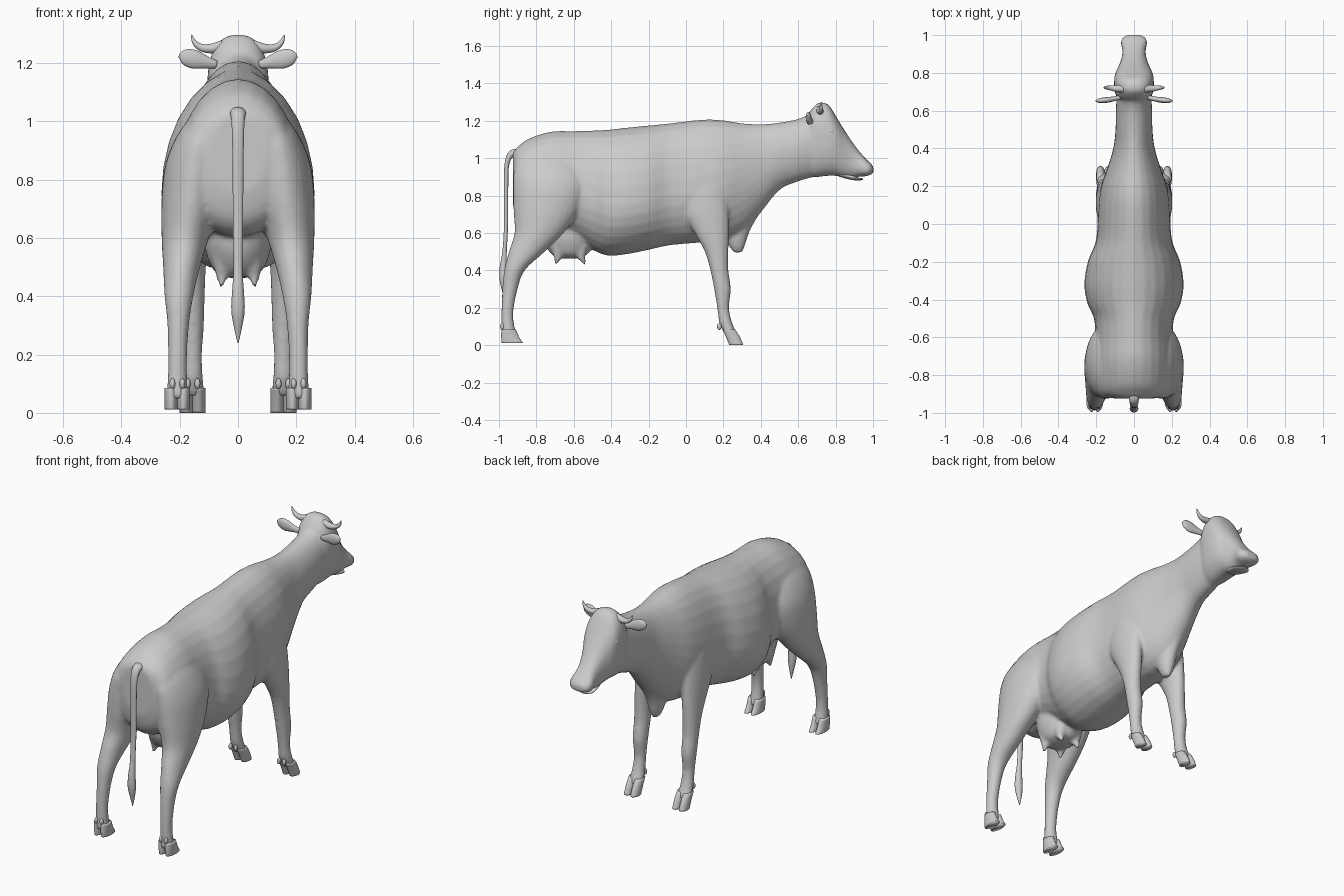
import bpy, bmesh, math
from mathutils import Vector

N = 28


def smooth_keys(keys, steps=4):
    """Catmull-Rom interpolation between the key sections."""
    out = []
    for i in range(len(keys) - 1):
        p = [keys[max(i - 1, 0)], keys[i], keys[i + 1], keys[min(i + 2, len(keys) - 1)]]
        for s in range(steps):
            t = s / steps
            out.append([0.5 * (2 * b + (c - a) * t + (2 * a - 5 * b + 4 * c - d) * t * t
                               + (3 * b - a - 3 * c + d) * t ** 3) for a, b, c, d in zip(*p)])
    out.append(list(keys[-1]))
    return out


def loft(name, rings):
    bm = bmesh.new()
    vs = [[bm.verts.new(p) for p in r] for r in rings]
    n = len(vs[0])
    for a, b in zip(vs, vs[1:]):
        for i in range(n):
            bm.faces.new((a[i], a[(i + 1) % n], b[(i + 1) % n], b[i]))
    bm.faces.new(vs[0])
    bm.faces.new(vs[-1])
    bmesh.ops.recalc_face_normals(bm, faces=bm.faces)
    for f in bm.faces:
        f.smooth = True
    me = bpy.data.meshes.new(name)
    bm.to_mesh(me)
    bm.free()
    ob = bpy.data.objects.new(name, me)
    bpy.context.collection.objects.link(ob)
    return ob


def power(v, e):
    return math.copysign(abs(v) ** (2 / e), v)


ANG = [2 * math.pi * i / N for i in range(N)]


def torso(name, keys, e=2.0):
    """Upright sections along y: y, top, bottom, widest height, half width."""
    rings = []
    for y, zt, zb, zw, w in smooth_keys(keys):
        rings.append([(w * power(math.cos(a), e), y,
                       zw + (zt - zw if math.sin(a) > 0 else zw - zb) * power(math.sin(a), e))
                      for a in ANG])
    return loft(name, rings)


def column(name, keys, s=1):
    """Level sections along z: z, y range, x range."""
    return loft(name, [[(s * ((x0 + x1) / 2 + (x1 - x0) / 2 * math.cos(a)),
                         (y0 + y1) / 2 + (y1 - y0) / 2 * math.sin(a), z) for a in ANG]
                       for z, y0, y1, x0, x1 in smooth_keys(keys)])


def tube(name, keys, ref, s=1):
    """Sections along a path: x, y, z, radius along ref, other radius."""
    k = smooth_keys(keys)
    rings = []
    for i, (x, y, z, r1, r2) in enumerate(k):
        t = (Vector(k[min(i + 1, len(k) - 1)][:3]) - Vector(k[max(i - 1, 0)][:3])).normalized()
        u = Vector(ref)
        u = (u - t * u.dot(t)).normalized()
        v = t.cross(u)
        pts = [Vector((x, y, z)) + u * r1 * math.cos(a) + v * r2 * math.sin(a) for a in ANG[::2]]
        rings.append([(s * p.x, p.y, p.z) for p in pts])
    return loft(name, rings)


def ball(name, loc, scale):
    bpy.ops.mesh.primitive_uv_sphere_add(segments=16, ring_count=10, radius=1, location=loc)
    ob = bpy.context.object
    ob.name = name
    ob.scale = scale
    bpy.ops.object.shade_smooth()
    return ob


# trunk and neck
parts = [torso("trunk", [
    (-.925, 1.03, .75, .9, .10), (-.9, 1.06, .66, .88, .17), (-.84, 1.105, .61, .85, .2),
    (-.72, 1.142, .6, .82, .212), (-.6, 1.145, .57, .8, .205), (-.5, 1.148, .51, .78, .212),
    (-.42, 1.152, .48, .75, .247), (-.32, 1.163, .486, .75, .263), (-.2, 1.175, .51, .77, .245),
    (-.08, 1.187, .535, .8, .2), (.1, 1.207, .55, .82, .19), (.2, 1.202, .56, .85, .175),
    (.3, 1.187, .6, .9, .14), (.4, 1.182, .71, .95, .11), (.5, 1.19, .83, 1.02, .098),
    (.6, 1.21, .875, 1.05, .096), (.68, 1.24, .9, 1.08, .09), (.74, 1.22, .93, 1.08, .07)])]

# head
parts.append(torso("head", [
    (.645, 1.22, .93, 1.1, .06), (.67, 1.26, .9, 1.12, .09), (.71, 1.297, .9, 1.13, .103),
    (.76, 1.287, .905, 1.12, .105), (.8, 1.228, .905, 1.1, .098), (.84, 1.162, .897, 1.04, .08),
    (.88, 1.1, .893, 1.0, .066), (.92, 1.045, .9, .96, .062), (.96, .998, .903, .945, .07),
    (.985, .975, .91, .94, .062), (1.002, .955, .92, .937, .035)], 2.4))

# dewlap and udder
parts.append(column("dewlap", [
    (.86, .3, .5, -.05, .05), (.72, .2, .405, -.055, .055), (.62, .2, .345, -.05, .05),
    (.54, .225, .318, -.036, .036), (.495, .255, .3, -.015, .015)]))
parts.append(column("udder", [
    (.68, -.78, -.46, -.12, .12), (.58, -.77, -.48, -.115, .115), (.52, -.745, -.505, -.1, .1),
    (.48, -.71, -.535, -.075, .075), (.463, -.66, -.59, -.03, .03)]))

HIND = [(1.02, -.85, -.64, .06, .16), (.95, -.915, -.56, .04, .21), (.85, -.925, -.53, .04, .25),
        (.72, -.922, -.57, .06, .263), (.6, -.917, -.655, .1, .262), (.5, -.947, -.755, .13, .257),
        (.4, -.972, -.862, .153, .252), (.3, -.982, -.9, .168, .242), (.18, -.987, -.923, .175, .24),
        (.1, -.987, -.917, .173, .242), (.05, -.99, -.9, .17, .246)]
FRONT = [(.95, .02, .2, .05, .16), (.85, -.03, .22, .06, .19), (.72, -.02, .227, .09, .202),
         (.6, .045, .23, .1, .202), (.5, .1, .227, .11, .2), (.4, .13, .227, .114, .198),
         (.3, .15, .24, .117, .196), (.2, .167, .23, .123, .19), (.12, .178, .247, .12, .192),
         (.06, .205, .272, .115, .197)]

for s, side in ((1, "right"), (-1, "left")):
    # legs and teats that melt into the skin
    parts.append(column("hind_leg_" + side, HIND, s))
    parts.append(column("front_leg_" + side, FRONT, s))
    for y, end in ((-.685, -.692), (-.56, -.547)):
        parts.append(tube("teat", [(.05, y, .53, .04, .04), (.054, y, .475, .024, .024),
                                   (.057, end, .45, .013, .013), (.057, end, .43, .008, .008)],
                          (1, 0, 0), s))
    # cloven hooves and dewclaws
    for label, xc, z0, ys in (("front", .156, 0, ((.195, .262), (.213, .288), (.232, .307))),
                              ("hind", .208, .012, ((-.987, -.91), (-.988, -.893), (-.985, -.872)))):
        for d in (-.021, .021):
            column(label + "_hoof_" + side,
                   [(z, a, b, xc + d - .023, xc + d + .023)
                    for z, (a, b) in zip((.085, .045, z0), ys)], s)
            back = .178 if label == "front" else -.983
            ball(label + "_dewclaw_" + side, (s * (xc + d * .8), back, .1), (.01, .012, .018))
    # ears, horns, eyes, nostrils
    tube("ear_" + side, [(.075, .67, 1.195, .012, .014), (.11, .662, 1.203, .013, .022),
                         (.15, .656, 1.213, .015, .033), (.185, .653, 1.222, .012, .026),
                         (.203, .652, 1.225, .003, .006)], (0, 1, 0), s)
    tube("horn_" + side, [(.05, .715, 1.26, .02, .02), (.09, .717, 1.25, .018, .017),
                          (.125, .72, 1.253, .013, .013), (.148, .722, 1.27, .009, .009),
                          (.16, .722, 1.297, .002, .002)], (0, 1, 0), s)
    ball("eye_" + side, (s * .091, .775, 1.145), (.013, .018, .014))
    bpy.ops.mesh.primitive_torus_add(location=(s * .036, .986, .955), major_radius=.013,
                                     minor_radius=.005, major_segments=16, minor_segments=8,
                                     rotation=(-1.1, s * .5, 0))
    bpy.context.object.name = "nostril_" + side
    bpy.ops.object.shade_smooth()

# lower lip
torso("lower_lip", [(.82, .93, .9, .915, .035), (.88, .915, .885, .9, .045),
                    (.92, .897, .88, .89, .042), (.945, .892, .884, .888, .02)])

# tail with tuft
tube("tail", [(0, -.88, 1.02, .035, .025), (0, -.93, 1.025, .026, .02), (0, -.957, .97, .021, .013),
              (0, -.962, .85, .019, .012), (0, -.962, .65, .017, .011), (0, -.97, .5, .015, .012),
              (0, -.977, .42, .02, .019), (0, -.977, .35, .023, .02), (0, -.972, .29, .013, .012),
              (0, -.97, .24, .002, .002)], (1, 0, 0))

# fuse the soft parts into one skin
bpy.ops.object.select_all(action='DESELECT')
for p in parts:
    p.select_set(True)
bpy.context.view_layer.objects.active = parts[0]
bpy.ops.object.join()
skin = bpy.context.object
skin.name = "cow_body"
m = skin.modifiers.new("fuse", 'REMESH')
m.mode = 'VOXEL'
m.voxel_size = .01
m.use_smooth_shade = True
m = skin.modifiers.new("soften", 'SMOOTH')
m.factor = .5
m.iterations = 5
